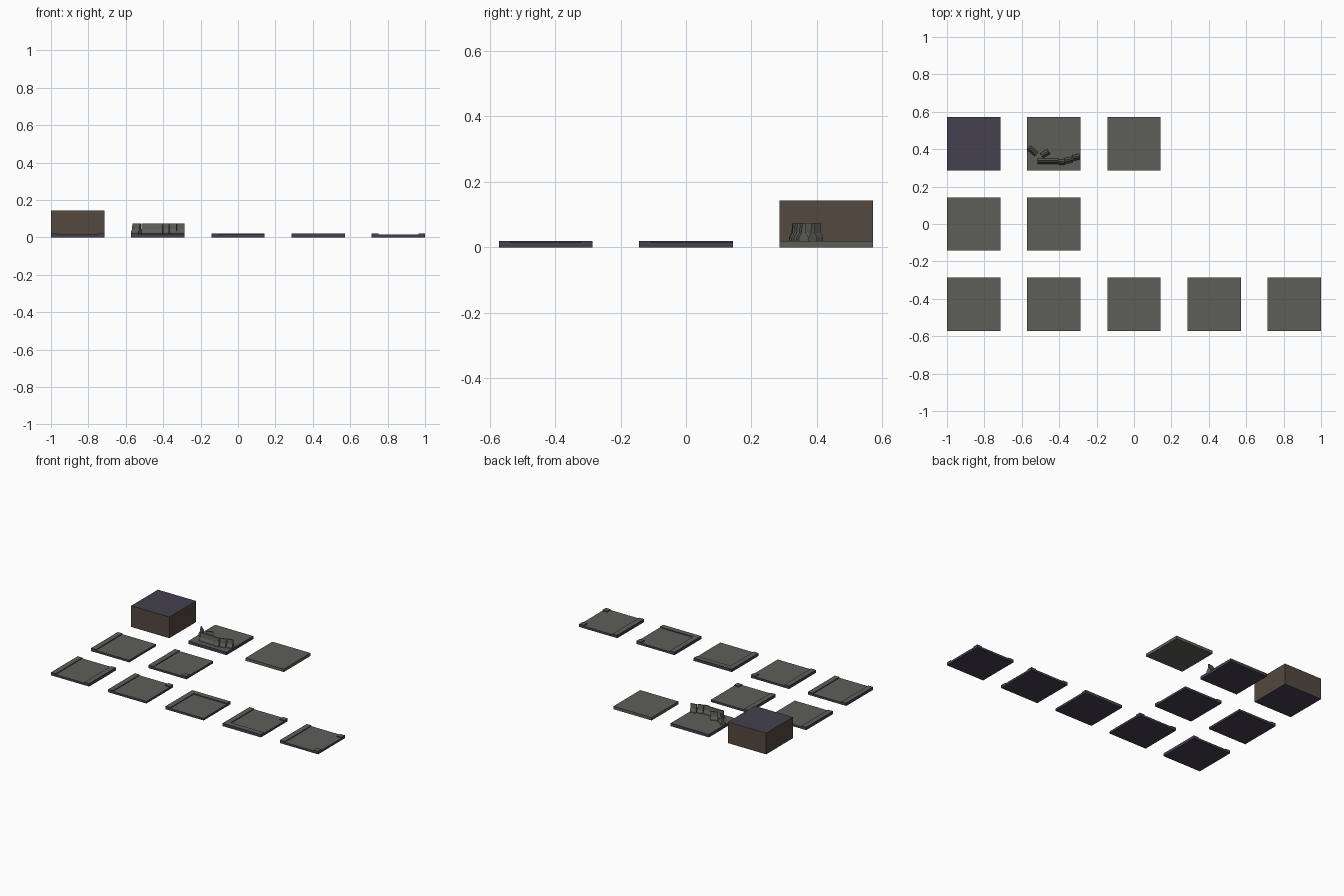
import bpy, bmesh, math
from mathutils import Vector, Matrix

if "Cube" in bpy.data.objects:
    bpy.data.objects.remove(bpy.data.objects["Cube"])

S = 2 / 7          # tile size
P = 3 / 7          # tile spacing
RIM = S / 8        # curb width
FLOOR, TOP, WALL = 0.0145, 0.02, S / 2


def material(name, col):
    m = bpy.data.materials.new(name)
    m.diffuse_color = (*col, 1)
    m.use_nodes = True
    m.node_tree.nodes["Principled BSDF"].inputs["Base Color"].default_value = m.diffuse_color
    return m


GREY = material("stone grey", (0.112, 0.112, 0.098))
PURPLE = material("dark purple", (0.060, 0.051, 0.077))
BROWN = material("earth brown", (0.088, 0.065, 0.052))


def finish(name, bm, mats, rule):
    """Turn a bmesh into an object, colouring faces by their normal."""
    bmesh.ops.recalc_face_normals(bm, faces=bm.faces[:])
    for f in bm.faces:
        f.material_index = rule(f.normal)
    me = bpy.data.meshes.new(name)
    bm.to_mesh(me)
    bm.free()
    for m in mats:
        me.materials.append(m)
    ob = bpy.data.objects.new(name, me)
    bpy.context.collection.objects.link(ob)
    return ob


def add_box(bm, x0, x1, y0, y1, z0, z1):
    m = Matrix.Translation(((x0 + x1) / 2, (y0 + y1) / 2, (z0 + z1) / 2)) \
        @ Matrix.Diagonal((x1 - x0, y1 - y0, z1 - z0, 1))
    bmesh.ops.create_cube(bm, size=1, matrix=m)


def top_only(n):
    return 0 if n.z > 0.5 else 1


H = S / 2
# Curb footprints for each side and corner of a tile
CURBS = {
    "W": (-H, -H + RIM, -H, H), "E": (H - RIM, H, -H, H),
    "S": (-H, H, -H, -H + RIM), "N": (-H, H, H - RIM, H),
    "SE": (H - RIM, H, -H, -H + RIM), "NE": (H - RIM, H, H - RIM, H),
    "SW": (-H, -H + RIM, -H, -H + RIM), "NW": (-H, -H + RIM, H - RIM, H),
}


def curb_tile(name, col, row, curbs):
    bm = bmesh.new()
    add_box(bm, -H, H, -H, H, 0, FLOOR)
    for c in curbs:
        x0, x1, y0, y1 = CURBS[c]
        add_box(bm, x0, x1, y0, y1, FLOOR, TOP)
    ob = finish(name, bm, [GREY, PURPLE], top_only)
    ob.location = (col * P, row * P, 0)


# Curbed floor tiles
curb_tile("tile_side", -2, 0, ["W"])
curb_tile("tile_side_corner", -1, 0, ["W", "SE"])
curb_tile("tile_two_sides", -2, -1, ["W", "E"])
curb_tile("tile_side_far_corner", -1, -1, ["W", "NE"])
curb_tile("tile_angle", 0, -1, ["W", "N"])
curb_tile("tile_angle_corner", 1, -1, ["W", "S", "NE"])
curb_tile("tile_side_two_corners", 2, -1, ["W", "SE", "NE"])

# Plain floor tile, grey all over
bm = bmesh.new()
add_box(bm, -H, H, P - H, P + H, 0, TOP)
finish("plain_tile", bm, [GREY], lambda n: 0)

# Tall solid block: brown sides, purple top and bottom
bm = bmesh.new()
add_box(bm, -2 * P - H, -2 * P + H, P - H, P + H, 0, WALL)
finish("wall_block", bm, [PURPLE, BROWN], lambda n: 0 if abs(n.z) > 0.5 else 1)

# Floor under the barriers
bm = bmesh.new()
add_box(bm, -P - H, -P + H, P - H, P + H, 0, TOP)
finish("barrier_floor", bm, [GREY, PURPLE], top_only)


def barrier(name, a, b, height):
    """Road barrier with a flared foot, swept from a to b."""
    prof = [(0.015, 0), (0.015, 0.010), (0.007, 0.024), (0.004, height)]
    prof = prof + [(-w, z) for w, z in reversed(prof)]
    a, b = Vector(a), Vector(b)
    d = (b - a).normalized()
    side = Vector((-d.y, d.x))
    bm = bmesh.new()
    rings = [[bm.verts.new((p.x + side.x * w, p.y + side.y * w, TOP + z))
              for w, z in prof] for p in (a, b)]
    n = len(prof)
    for i in range(n):
        j = (i + 1) % n
        bm.faces.new((rings[0][i], rings[0][j], rings[1][j], rings[1][i]))
    bm.faces.new(rings[0])
    bm.faces.new(rings[1])
    finish(name, bm, [GREY], lambda n: 0)


# Broken line of barriers
for i, (a, b, h) in enumerate([
        ((-0.562, 0.408), (-0.522, 0.373), 0.055),
        ((-0.495, 0.365), (-0.455, 0.388), 0.055),
        ((-0.515, 0.335), (-0.405, 0.335), 0.055),
        ((-0.402, 0.329), (-0.370, 0.332), 0.055),
        ((-0.368, 0.337), (-0.330, 0.345), 0.055),
        ((-0.328, 0.353), (-0.288, 0.360), 0.055)]):
    barrier(f"barrier_{i + 1}", a, b, h)
